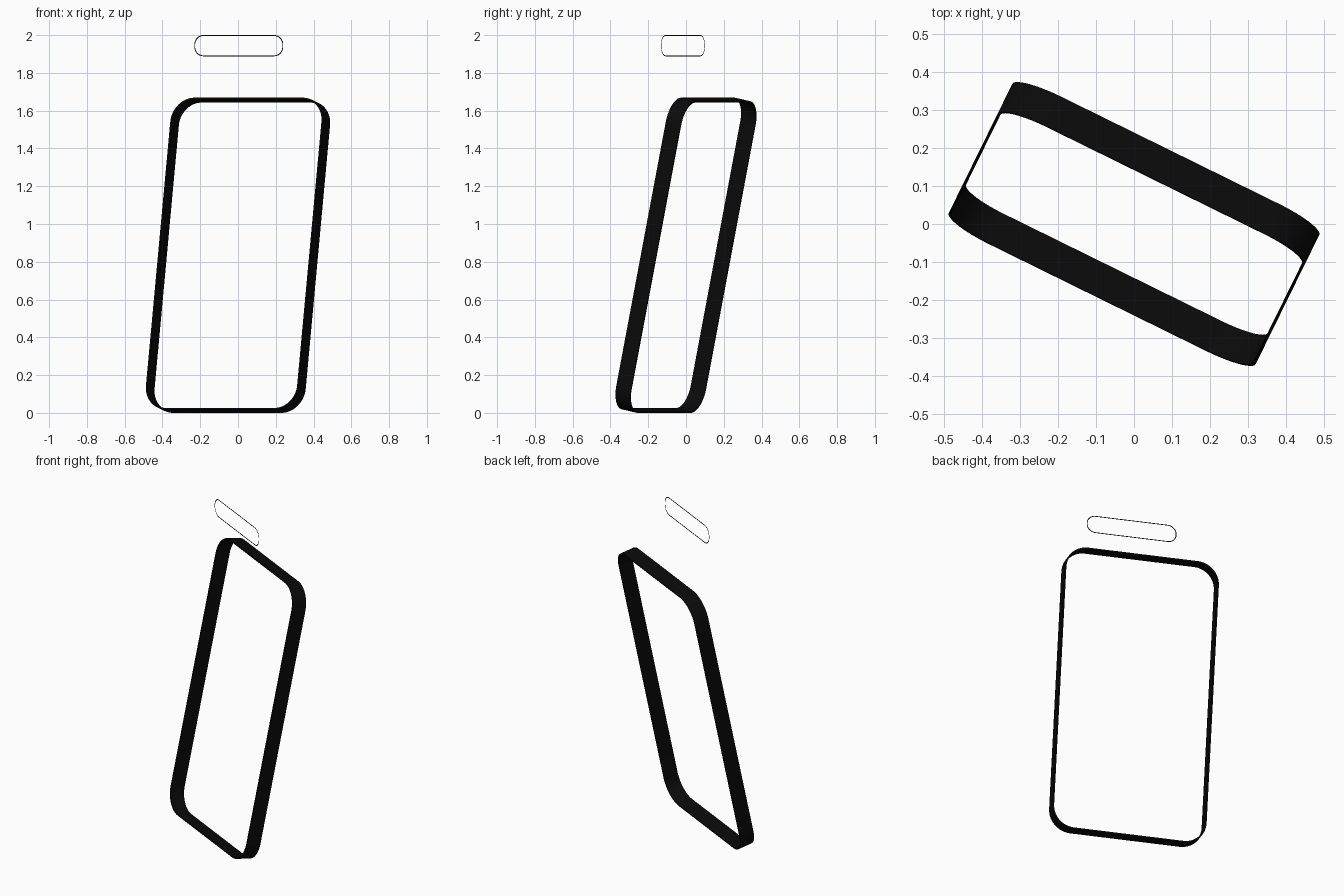
import bpy, bmesh
from math import radians, sin, cos, pi

if "Cube" in bpy.data.objects:
    bpy.data.objects.remove(bpy.data.objects["Cube"])

YAW = radians(-26.2)
TILT = radians(-11.8)

black = bpy.data.materials.new("black")
black.diffuse_color = (0.003, 0.003, 0.003, 1)
black.use_nodes = True
black.node_tree.nodes["Principled BSDF"].inputs["Base Color"].default_value = black.diffuse_color


def rounded_rect(w, h, r, segs):
    """Outline points in the XZ plane, counter-clockwise."""
    pts = []
    for i, (sx, sz) in enumerate([(1, 1), (-1, 1), (-1, -1), (1, -1)]):
        for k in range(segs + 1):
            a = (i + k / segs) * pi / 2
            pts.append((sx * (w / 2 - r) + r * cos(a), sz * (h / 2 - r) + r * sin(a)))
    return pts


def ring(name, w, h, r, wall, depth, loc, rot, segs=16):
    """Rounded rectangular band; a flat outline when depth is 0."""
    bm = bmesh.new()
    outer = rounded_rect(w, h, r, segs)
    inner = rounded_rect(w - 2 * wall, h - 2 * wall, r - wall, segs)

    def loop(pts, y):
        return [bm.verts.new((x, y, z)) for x, z in pts]

    if depth:
        loops = [loop(outer, -depth / 2), loop(outer, depth / 2),
                 loop(inner, depth / 2), loop(inner, -depth / 2)]
        pairs = [(loops[i], loops[(i + 1) % 4]) for i in range(4)]
    else:
        pairs = [(loop(outer, 0), loop(inner, 0))]
    n = len(outer)
    for a, b in pairs:
        for i in range(n):
            j = (i + 1) % n
            bm.faces.new((a[i], a[j], b[j], b[i]))
    bmesh.ops.recalc_face_normals(bm, faces=bm.faces)
    me = bpy.data.meshes.new(name)
    bm.to_mesh(me)
    bm.free()
    me.materials.append(black)
    ob = bpy.data.objects.new(name, me)
    ob.location, ob.rotation_euler = loc, rot
    bpy.context.collection.objects.link(ob)
    bpy.ops.object.select_all(action='DESELECT')
    ob.select_set(True)
    bpy.context.view_layer.objects.active = ob
    bpy.ops.object.shade_smooth_by_angle(angle=radians(30))
    return ob


# Open device frame, leaning back and turned
ring("device_frame", 0.90, 1.686, 0.13, 0.008, 0.089, (0, 0, 0.8345), (TILT, 0, YAW))

# Flat pill outline of the label above it
ring("label_outline", 0.525, 0.112, 0.052, 0.005, 0, (0.004, -0.016, 1.944), (0, 0, YAW))
